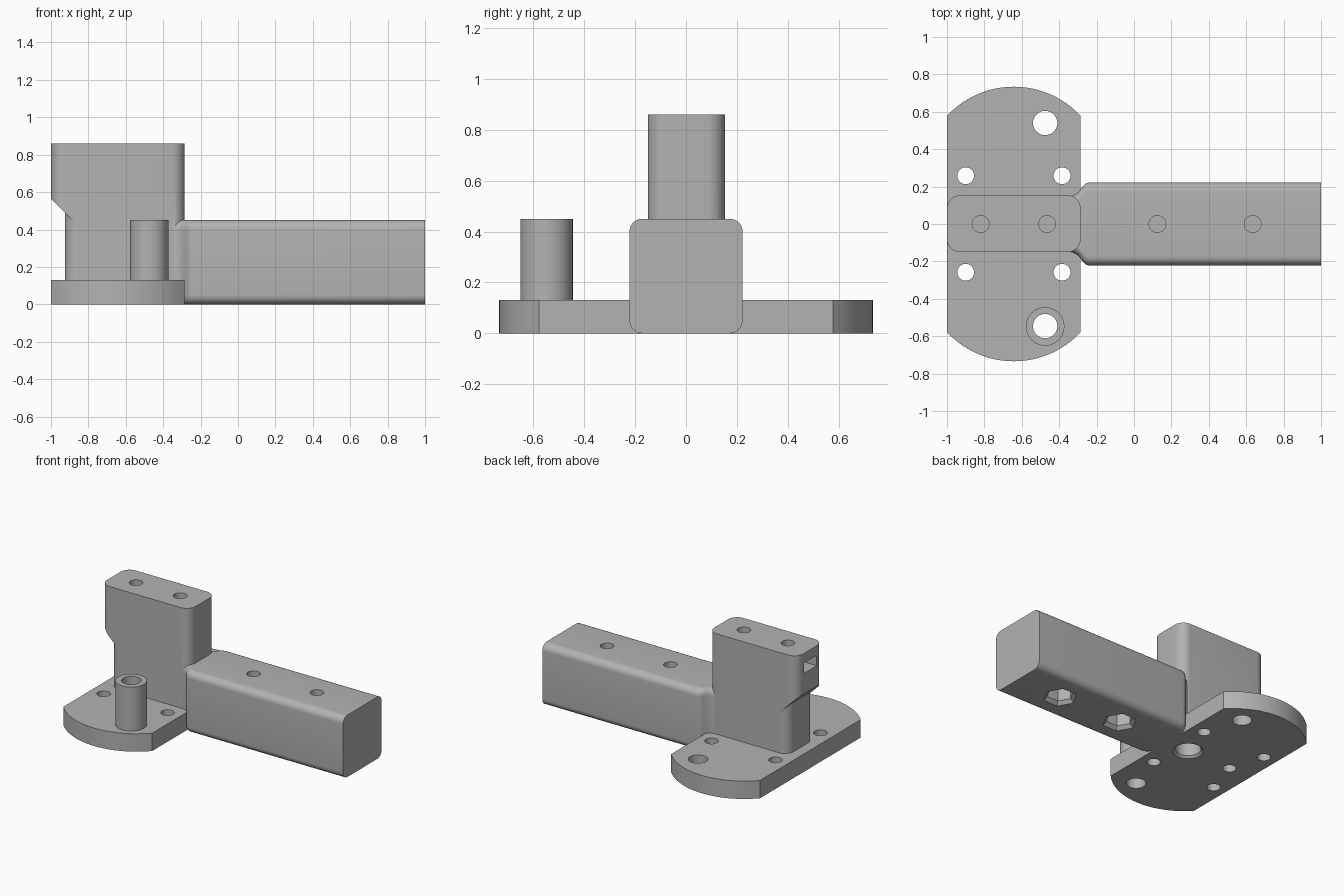
import bpy, bmesh, math

if "Cube" in bpy.data.objects:
    bpy.data.objects.remove(bpy.data.objects["Cube"])

grey = bpy.data.materials.new("plain grey")
grey.diffuse_color = (0.45, 0.45, 0.45, 1)
grey.use_nodes = True
grey.node_tree.nodes["Principled BSDF"].inputs["Base Color"].default_value = grey.diffuse_color


def loft(name, rings):
    """Closed solid skinned through rings of matching 3D points."""
    bm = bmesh.new()
    vr = [[bm.verts.new(p) for p in ring] for ring in rings]
    n = len(vr[0])
    for a, b in zip(vr, vr[1:]):
        for i in range(n):
            j = (i + 1) % n
            bm.faces.new((a[i], a[j], b[j], b[i]))
    bm.faces.new(vr[0][::-1])
    bm.faces.new(vr[-1])
    bmesh.ops.recalc_face_normals(bm, faces=bm.faces)
    me = bpy.data.meshes.new(name)
    bm.to_mesh(me)
    bm.free()
    me.materials.append(grey)
    ob = bpy.data.objects.new(name, me)
    bpy.context.collection.objects.link(ob)
    return ob


def rounded(u0, u1, v0, v1, r, steps=8):
    """Rounded rectangle outline."""
    pts = []
    for cu, cv, start in ((u1 - r, v1 - r, 0), (u0 + r, v1 - r, 90),
                          (u0 + r, v0 + r, 180), (u1 - r, v0 + r, 270)):
        for k in range(steps + 1):
            a = math.radians(start + 90 * k / steps)
            pts.append((cu + r * math.cos(a), cv + r * math.sin(a)))
    return pts


def upright(name, pts, z0, z1):
    return loft(name, [[(x, y, z) for x, y in pts] for z in (z0, z1)])


def turned(name, x, y, profile, sides=40):
    """Round or hexagonal solid from (radius, z) pairs."""
    return loft(name, [[(x + r * math.cos(2 * math.pi * k / sides),
                         y + r * math.sin(2 * math.pi * k / sides), z)
                        for k in range(sides)] for r, z in profile])


def combine(target, tool, operation):
    mod = target.modifiers.new("combine", 'BOOLEAN')
    mod.operation, mod.solver, mod.object = operation, 'EXACT', tool
    bpy.context.view_layer.objects.active = target
    bpy.ops.object.modifier_apply(modifier=mod.name)
    bpy.data.objects.remove(tool)


# Base plate with arched ends
L, R = -1.0, -0.285
mid, half, rad, cy = (L + R) / 2, (R - L) / 2, 0.488, 0.246
span = math.asin(half / rad)
arc = [(mid + rad * math.sin(t), cy + rad * math.cos(t))
       for t in [span * (1 - k / 12) for k in range(25)]]
body = upright("arm_bracket", arc + [(x, -y) for x, y in reversed(arc)], 0, 0.13)

# Post: narrow foot and wider head with a sloped underside
head = upright("post_head", rounded(L, R, -0.15, 0.153, 0.07), 0.4, 0.86)
slope = [(-1.1, 0.665), (-0.80, 0.365), (-1.1, 0.365)]
combine(head, loft("slope_cutter", [[(x, y, z) for x, z in slope]
                                    for y in (-0.3, 0.3)]), 'DIFFERENCE')
foot = upright("post_foot", rounded(-0.925, R, -0.15, 0.153, 0.07), 0.0, 0.6)
combine(foot, head, 'UNION')
combine(body, foot, 'UNION')

# Square bar flaring out of the post
sections = [(-0.36, 0.148), (-0.335, 0.151), (-0.315, 0.158), (-0.297, 0.170),
            (-0.277, 0.197), (-0.264, 0.212), (-0.25, 0.22), (-0.235, 0.222),
            (1.0, 0.222)]
bar = loft("bar", [[(x, y, z) for y, z in rounded(-w, w, 0, 0.45, 0.05)]
                   for x, w in sections])
combine(body, bar, 'UNION')

# Tubular standoff
combine(body, turned("standoff", -0.475, -0.548, [(0.103, 0.05), (0.103, 0.45)]), 'UNION')

# Plate holes, mirrored front and back
for s in (-1, 1):
    for x, y, r in ((-0.475, 0.54, 0.065), (-0.9, 0.258, 0.045), (-0.385, 0.258, 0.045)):
        yy = s * y - (0.006 if s < 0 and r > 0.06 else 0)
        combine(body, turned("plate_hole", x, yy, [(r, -0.1), (r, 0.6)]), 'DIFFERENCE')

# Bar screw holes over flared hexagonal nut pockets
for x in (0.125, 0.635):
    combine(body, turned("nut_pocket", x, 0, [(0.125, -0.01), (0.09, 0.025), (0.09, 0.15)], 6),
            'DIFFERENCE')
    combine(body, turned("bar_hole", x, 0, [(0.045, 0.16), (0.045, 0.6)]), 'DIFFERENCE')

# Post screw holes: deep countersunk pocket, and one hole meeting the nut slot
combine(body, turned("head_pocket", -0.465, 0, [(0.11, -0.01), (0.085, 0.015), (0.085, 0.3)]),
        'DIFFERENCE')
combine(body, turned("post_hole", -0.465, 0, [(0.045, 0.31), (0.045, 1.0)]), 'DIFFERENCE')
slot = [(-1.1, -0.073), (-0.78, -0.073), (-0.735, 0), (-0.78, 0.073), (-1.1, 0.073)]
combine(body, upright("nut_slot", slot, 0.715, 0.79), 'DIFFERENCE')
combine(body, turned("post_hole", -0.82, 0, [(0.045, 0.75), (0.045, 1.0)]), 'DIFFERENCE')
combine(body, turned("post_hole", -0.82, 0, [(0.045, -0.1), (0.045, 0.705)]), 'DIFFERENCE')

# Smooth rounded surfaces, crisp edges
bpy.ops.object.select_all(action='DESELECT')
body.select_set(True)
bpy.context.view_layer.objects.active = body
bpy.ops.object.shade_smooth_by_angle(angle=math.radians(25))
